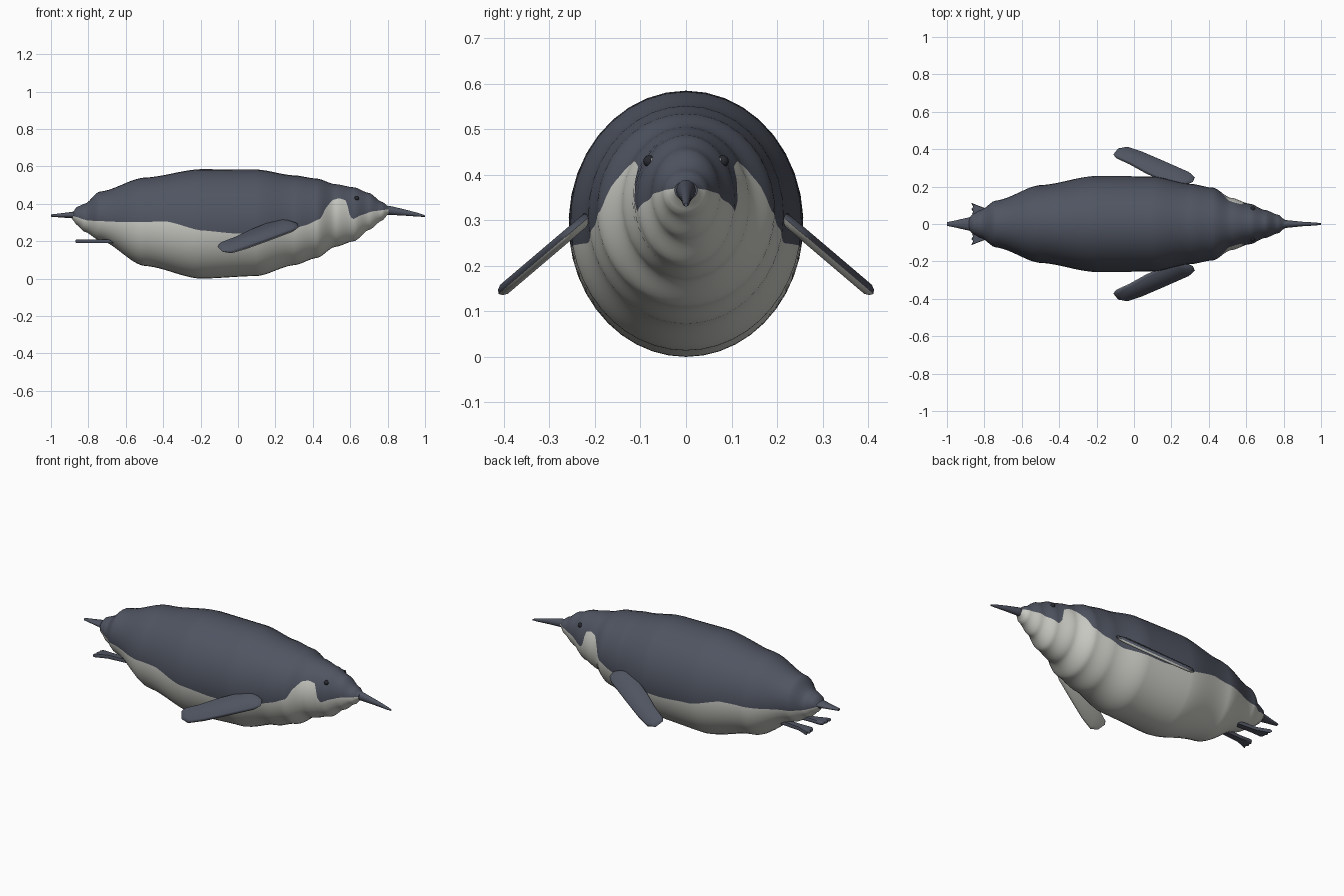
import bpy, bmesh, math
from mathutils import Vector

cube = bpy.data.objects.get("Cube")
if cube:
    bpy.data.objects.remove(cube, do_unlink=True)


def material(name, rgb):
    m = bpy.data.materials.new(name)
    m.use_nodes = True
    colour = (*rgb, 1)
    m.diffuse_color = colour
    bsdf = m.node_tree.nodes["Principled BSDF"]
    bsdf.inputs["Base Color"].default_value = colour
    bsdf.inputs["Roughness"].default_value = 0.8
    return m


SLATE = material("slate feathers", (0.08, 0.09, 0.12))
PALE = material("pale feathers", (0.6, 0.6, 0.56))
BLACK = material("eye black", (0.02, 0.022, 0.03))


def loft(name, rings, mats, rule=lambda i, j: 0, angle=40):
    """Skin closed rings of points; rule(ring, segment) picks the material."""
    bm = bmesh.new()
    loops = [[bm.verts.new(p) for p in ring] for ring in rings]
    n = len(loops[0])
    for i in range(len(loops) - 1):
        a, b = loops[i], loops[i + 1]
        for j in range(n):
            k = (j + 1) % n
            f = bm.faces.new((a[j], a[k], b[k], b[j]))
            f.material_index = rule(i, j)
    bm.faces.new(loops[0]).material_index = rule(0, 0)
    bm.faces.new(loops[-1]).material_index = rule(len(loops) - 2, 0)
    bmesh.ops.recalc_face_normals(bm, faces=bm.faces[:])
    mesh = bpy.data.meshes.new(name)
    bm.to_mesh(mesh)
    bm.free()
    for m in mats:
        mesh.materials.append(m)
    ob = bpy.data.objects.new(name, mesh)
    bpy.context.collection.objects.link(ob)
    bpy.ops.object.select_all(action="DESELECT")
    ob.select_set(True)
    bpy.context.view_layer.objects.active = ob
    bpy.ops.object.shade_smooth_by_angle(angle=math.radians(angle))
    return ob


def sample(table, x, ease):
    """Interpolate table rows at x; ease flattens the curve at each row."""
    for a, b in zip(table, table[1:]):
        if x <= b[0]:
            break
    t = min(1, max(0, (x - a[0]) / (b[0] - a[0])))
    t += ease * (t * t * (3 - 2 * t) - t)
    return [p + (q - p) * t for p, q in zip(a[1:], b[1:])]


# Body: x, top, bottom, half width
BODY = [(-.885, .355, .315, .03), (-.86, .385, .285, .055), (-.82, .40, .25, .075),
        (-.74, .465, .205, .125), (-.5, .54, .068, .208), (-.2, .585, 0, .258),
        (.1, .583, .014, .254), (.3, .552, .072, .215), (.42, .535, .11, .195),
        (.52, .505, .17, .14), (.62, .488, .2, .108), (.7, .458, .26, .075),
        (.77, .41, .31, .05), (.805, .387, .345, .025)]
# Height of the edge between back and belly colours
EDGE = [(-.885, .335), (-.8, .31), (-.6, .302), (-.38, .305), (-.2, .258), (0, .24),
        (.25, .25), (.36, .285), (.44, .32), (.475, .385), (.505, .42), (.54, .43),
        (.575, .42), (.59, .38), (.598, .335), (.615, .318), (.66, .34), (.72, .36),
        (.805, .37)]
HALF = 20
STEPS = 170


def body_ring(x):
    top, bottom, w = sample(BODY, x, .75)
    zc, rz = (top + bottom) / 2, (top - bottom) / 2
    s = (sample(EDGE, x, .4)[0] - zc) / rz
    a = math.asin(max(-.95, min(.95, s)))
    upper = [a + (math.pi - 2 * a) * j / HALF for j in range(HALF)]
    lower = [math.pi - a + (math.pi + 2 * a) * j / HALF for j in range(HALF)]
    return [(x, w * math.cos(t), zc + rz * math.sin(t)) for t in upper + lower]


x0, x1 = BODY[0][0], BODY[-1][0]
loft("body", [body_ring(x0 + (x1 - x0) * i / STEPS) for i in range(STEPS + 1)],
     [SLATE, PALE], lambda i, j: int(j >= HALF))


# Beak and tail: tapered ellipses, rows of x, z, half width, half height
def spike(name, rows, n=16):
    rings = [[(x, w * math.cos(2 * math.pi * j / n), z + h * math.sin(2 * math.pi * j / n))
              for j in range(n)] for x, z, w, h in rows]
    loft(name, rings, [SLATE])


spike("beak", [(.76, .366, .022, .024), (.81, .365, .021, .024), (.9, .352, .012, .016),
               (.97, .34, .008, .009), (1, .334, .004, .004)])
spike("tail", [(-.82, .34, .05, .028), (-.88, .34, .036, .018), (-.95, .338, .02, .011),
               (-1, .337, .01, .006)])


# Flat parts: a plan outline given a rounded thickness along a normal
def slab(name, outline, normal, thick, inset, mats):
    c = sum(outline, Vector()) / len(outline)
    layers = [(-1, inset), (-.6, (1 + inset) / 2 + .02), (0, 1), (.6, (1 + inset) / 2 + .02), (1, inset)]
    rings = [[c + (p - c) * s + normal * (thick * h) for p in outline] for h, s in layers]
    last = len(mats) - 1
    return loft(name, rings, mats, lambda i, j: last if i < 2 else 0, 50)


FLIPPER = [(.315, .225), (.325, .25), (.3, .272), (.15, .338), (.04, .385), (-.04, .412),
           (-.085, .404), (-.11, .372), (-.1, .357), (-.03, .325), (.06, .275),
           (.16, .228), (.25, .2)]
FOOT = [(-.64, .035), (-.64, .07), (-.79, .082), (-.87, .113), (-.86, .092), (-.87, .08),
        (-.86, .066), (-.866, .054), (-.855, .038), (-.78, .04)]

for side, tag in ((-1, "front"), (1, "back")):
    wing = [Vector((x, side * y, .31 - .85 * (y - .21))) for x, y in FLIPPER]
    up = Vector((0, side * .65, .76))
    slab(tag + "_flipper", wing, up, .013, .88, [SLATE, PALE])

    foot = [Vector((x, side * y, .2)) for x, y in FOOT]
    slab(tag + "_foot", foot, Vector((0, 0, 1)), .01, .9, [SLATE])

    # Eye with a small pale glint on its forward side
    for name, mat, r, pos in (("eye", BLACK, .013, (.635, .081, .43)),
                              ("eye_glint", PALE, .005, (.643, .074, .432))):
        bpy.ops.mesh.primitive_uv_sphere_add(segments=16, ring_count=10, radius=r,
                                             location=(pos[0], side * pos[1], pos[2]))
        ob = bpy.context.object
        ob.name = tag + "_" + name
        ob.data.materials.append(mat)
        bpy.ops.object.shade_smooth()
